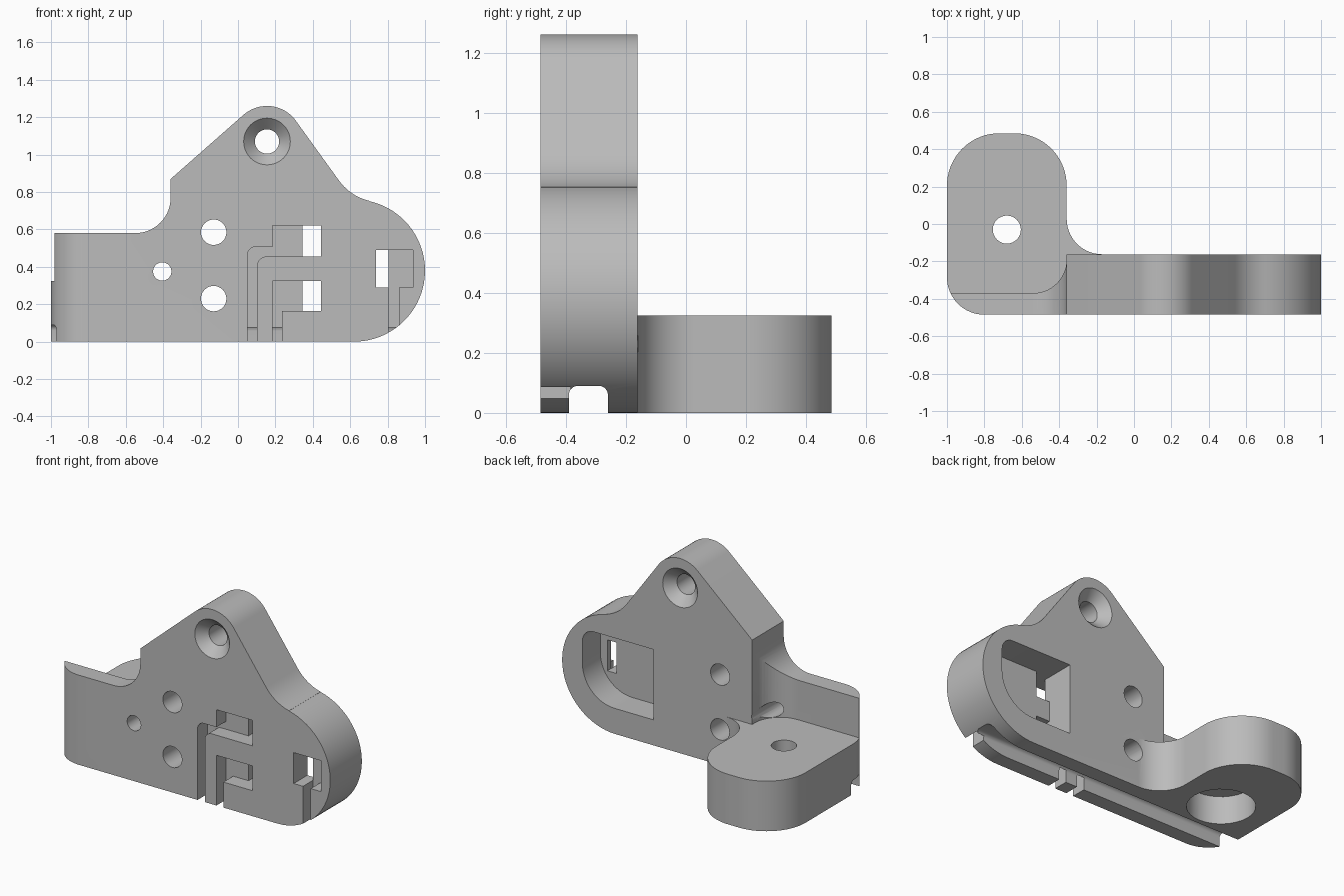
import bpy, bmesh
from math import cos, sin, radians, pi

if "Cube" in bpy.data.objects:
    bpy.data.objects.remove(bpy.data.objects["Cube"])

FRONT, BACK = -0.485, -0.162

grey = bpy.data.materials.new("light_grey")
grey.diffuse_color = (0.5, 0.5, 0.5, 1)
grey.use_nodes = True
grey.node_tree.nodes["Principled BSDF"].inputs["Base Color"].default_value = grey.diffuse_color


def arc(cx, cz, r, a0, a1, n=12):
    """Points on an arc, angles in degrees."""
    return [(cx + r * cos(radians(a0 + (a1 - a0) * i / n)),
             cz + r * sin(radians(a0 + (a1 - a0) * i / n))) for i in range(n + 1)]


def rect(x0, x1, z0, z1):
    return [(x0, z0), (x1, z0), (x1, z1), (x0, z1)]


def loft(name, rings):
    """Closed solid through a list of equal-length rings."""
    bm = bmesh.new()
    rows = [[bm.verts.new(p) for p in ring] for ring in rings]
    n = len(rows[0])
    for a, b in zip(rows, rows[1:]):
        for i in range(n):
            j = (i + 1) % n
            bm.faces.new((a[i], a[j], b[j], b[i]))
    bm.faces.new(rows[0][::-1])
    bm.faces.new(rows[-1])
    bmesh.ops.recalc_face_normals(bm, faces=bm.faces)
    me = bpy.data.meshes.new(name)
    bm.to_mesh(me)
    bm.free()
    ob = bpy.data.objects.new(name, me)
    bpy.context.collection.objects.link(ob)
    me.materials.append(grey)
    return ob


def prism(name, pts, lo, hi, axis):
    """Extrude a 2D outline along x (pts = y,z), y (x,z) or z (x,y)."""
    place = {'x': lambda p, d: (d, p[0], p[1]),
             'y': lambda p, d: (p[0], d, p[1]),
             'z': lambda p, d: (p[0], p[1], d)}[axis]
    return loft(name, [[place(p, d) for p in pts] for d in (lo, hi)])


def boolean(target, tool, op='DIFFERENCE'):
    m = target.modifiers.new(op, 'BOOLEAN')
    m.operation, m.solver, m.object = op, 'EXACT', tool
    bpy.context.view_layer.objects.active = target
    bpy.ops.object.modifier_apply(modifier=m.name)
    bpy.data.objects.remove(tool)


# Upright plate outline
outline = [(-1, 0)]
outline += arc(0.62, 0.38, 0.38, -90, 77.2, 32)
outline += arc(0.767, 1.025, 0.28, 257.2, 216, 10)
outline += arc(0.155, 1.07, 0.19, 36, 131, 20)
outline += [(-0.36, 0.87)]
outline += arc(-0.55, 0.77, 0.19, 0, -90, 14)
outline += [(-1, 0.58)]
body = prism("bracket_body", outline, FRONT, BACK, 'y')

# Rounded front left corner
corner = arc(-0.8, FRONT + 0.2, 0.2, 180, 270, 16) + [(-0.8, -0.6), (-1.1, -0.6), (-1.1, FRONT + 0.2)]
boolean(body, prism("corner_cutter", corner, -0.1, 1.4, 'z'))

# Thin wall relief above the lug
relief = [(-1.1, -0.37)] + arc(-0.54, -0.19, 0.18, -90, 0, 14) + [(-0.36, 0.1), (-1.1, 0.1)]
boolean(body, prism("relief_cutter", relief, 0.324, 1.4, 'z'))

# Mounting lug with fillet into the plate
lug = [(-1, -0.285), (-0.17, -0.285)]
lug += arc(-0.17, 0.028, 0.19, -90, -180, 14)
lug += arc(-0.64, 0.205, 0.28, 0, 90, 18)
lug += arc(-0.72, 0.205, 0.28, 90, 180, 18)
boolean(body, prism("lug", lug, 0, 0.324, 'z'), 'UNION')

# Lug screw hole and counterbore from below
boolean(body, prism("screw_hole", arc(-0.68, -0.03, 0.075, 0, 348.75, 31), -0.1, 0.5, 'z'))
boolean(body, prism("counterbore", arc(-0.68, -0.03, 0.2, 0, 348.75, 31), -0.1, 0.18, 'z'))

# Straight holes through the plate
for x, z, r in ((-0.13, 0.585, 0.068), (-0.13, 0.23, 0.068), (-0.405, 0.375, 0.049)):
    boolean(body, prism("hole_cutter", arc(x, z, r, 0, 348.75, 31), -0.6, 0.3, 'y'))

# Flared pivot hole
flare = 0.06
prof = [(FRONT - 0.05, 0.125)]
prof += [(FRONT + flare * sin(t), 0.065 + flare * (1 - cos(pi / 2 - t)))
         for t in [i * pi / 16 for i in range(9)]]
prof += [(FRONT + BACK - y, r) for y, r in reversed(prof)]
boolean(body, loft("pivot_cutter", [[(p[0], y, p[1]) for p in arc(0.155, 1.07, r, 0, 348.75, 31)]
                                    for y, r in prof]))

# Cable channel along the underside
channel = [(-0.39, -0.1), (-0.26, -0.1)]
channel += arc(-0.29, 0.06, 0.03, 0, 90, 6) + arc(-0.36, 0.06, 0.03, 90, 180, 6)
boolean(body, prism("channel_cutter", channel, -1.2, 1.2, 'x'))

# Pocket in the back
pocket = [(0.345, 0.165)] + arc(0.625, 0.395, 0.23, -90, 0, 14) + arc(0.775, 0.54, 0.08, 0, 90, 8) + [(0.345, 0.62)]
boolean(body, prism("pocket_cutter", pocket, -0.345, 0.1, 'y'))

# Front wire grooves and contact recesses
upper = [(0.05, -0.1), (0.102, -0.1)] + arc(0.152, 0.405, 0.05, 180, 90, 8)
upper += [(0.445, 0.455), (0.445, 0.62), (0.185, 0.62), (0.185, 0.507)]
upper += arc(0.095, 0.462, 0.045, 90, 180, 8)
lower = [(0.185, -0.1), (0.235, -0.1), (0.235, 0.165), (0.445, 0.165), (0.445, 0.325), (0.185, 0.325)]
side = [(0.805, -0.1), (0.86, -0.1), (0.86, 0.29), (0.935, 0.29), (0.935, 0.49), (0.738, 0.49), (0.738, 0.29),
        (0.805, 0.29)]
for groove in (upper, lower, side):
    boolean(body, prism("groove_cutter", groove, -0.6, -0.385, 'y'))

# Windows from the recesses into the pocket
for win in (rect(0.345, 0.445, 0.455, 0.62), rect(0.345, 0.445, 0.165, 0.325), rect(0.738, 0.805, 0.29, 0.49)):
    boolean(body, prism("window_cutter", win, -0.45, -0.25, 'y'))

# Smooth the curved walls, keep edges crisp
bpy.ops.object.select_all(action='DESELECT')
body.select_set(True)
bpy.context.view_layer.objects.active = body
bpy.ops.object.shade_smooth_by_angle(angle=radians(30))
